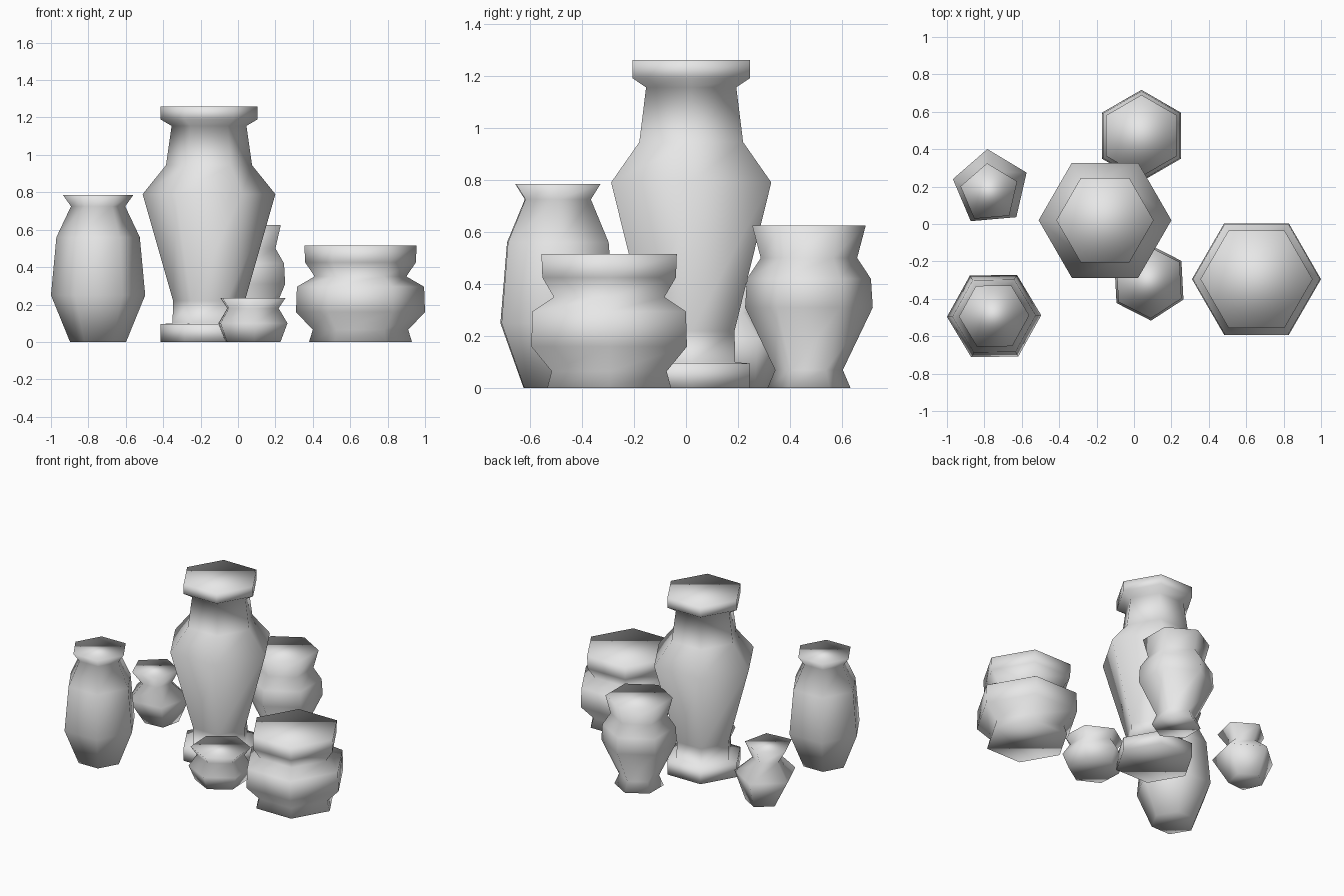
import bpy
import bmesh
from math import cos, sin, radians, tau

cube = bpy.data.objects.get("Cube")
if cube:
    bpy.data.objects.remove(cube, do_unlink=True)

clay = bpy.data.materials.new("grey_clay")
clay.use_nodes = True
grey = (0.8, 0.8, 0.8, 1)
clay.diffuse_color = grey
clay.node_tree.nodes["Principled BSDF"].inputs["Base Color"].default_value = grey


def vase(name, centre, profile, sides=6, turn=0, lean=(0, 0)):
    """Closed, smooth vase: rings of (radius, height) from base to rim."""
    bm = bmesh.new()
    rings = []
    for r, z in profile:
        cx, cy = lean[0] * z, lean[1] * z
        angles = [radians(turn) + tau * i / sides for i in range(sides)]
        rings.append([bm.verts.new((cx + r * cos(a), cy + r * sin(a), z)) for a in angles])
    for low, high in zip(rings, rings[1:]):
        for i in range(sides):
            j = (i + 1) % sides
            bm.faces.new((low[i], low[j], high[j], high[i]))
    bm.faces.new(rings[0][::-1])
    bm.faces.new(rings[-1])
    for face in bm.faces:
        face.smooth = True
    mesh = bpy.data.meshes.new(name)
    bm.to_mesh(mesh)
    bm.free()
    mesh.materials.append(clay)
    obj = bpy.data.objects.new(name, mesh)
    obj.location = (*centre, 0)
    bpy.context.collection.objects.link(obj)
    return obj


# Tall central vase on a stepped foot
vase("tall_vase", (-0.155, 0.02),
     [(0.26, 0), (0.26, 0.095), (0.195, 0.1), (0.192, 0.22), (0.355, 0.79),
      (0.23, 0.945), (0.2, 1.155), (0.26, 1.19), (0.26, 1.26)])

# Slim jar at the front right
vase("slim_jar", (-0.748, -0.492),
     [(0.15, 0), (0.252, 0.25), (0.223, 0.56), (0.145, 0.725), (0.188, 0.785)], turn=1)

# Wide pot at the front left
vase("wide_pot", (0.655, -0.295),
     [(0.275, 0), (0.255, 0.065), (0.345, 0.16), (0.34, 0.295),
      (0.245, 0.35), (0.296, 0.425), (0.3, 0.515)])

# Little bowl in front of the tall vase
vase("little_bowl", (0.08, -0.31),
     [(0.165, 0), (0.207, 0.1), (0.154, 0.18), (0.195, 0.235)], turn=33)

# Footed urn behind the tall vase
vase("footed_urn", (0.04, 0.472),
     [(0.16, 0), (0.13, 0.07), (0.245, 0.31), (0.238, 0.42),
      (0.185, 0.5), (0.218, 0.625)], turn=30)

# Small five-sided vase at the back, leaning slightly
vase("small_vase", (-0.76, 0.22),
     [(0.115, 0), (0.208, 0.19), (0.1, 0.29), (0.16, 0.39)],
     sides=5, turn=95, lean=(-0.03, -0.14))
